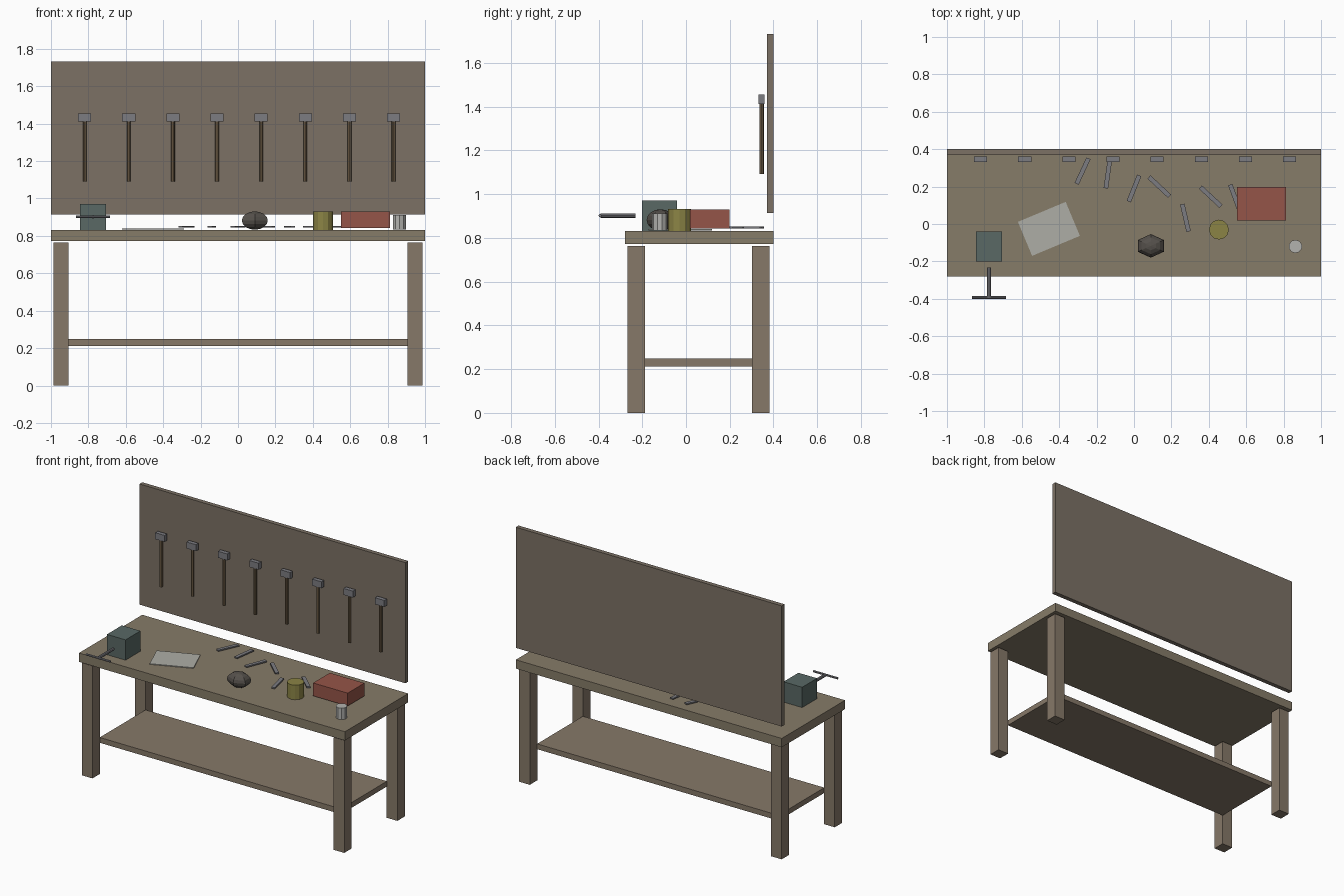
import bpy
from math import radians, pi

if "Cube" in bpy.data.objects:
    bpy.data.objects.remove(bpy.data.objects["Cube"])


def mat(name, r, g, b):
    m = bpy.data.materials.new(name)
    m.diffuse_color = (r, g, b, 1)
    m.use_nodes = True
    m.node_tree.nodes["Principled BSDF"].inputs["Base Color"].default_value = m.diffuse_color
    return m


WOOD = mat("wood", 0.24, 0.19, 0.14)
TOP = mat("worktop_wood", 0.24, 0.20, 0.14)
BOARD = mat("board", 0.20, 0.165, 0.13)
HANDLE = mat("handle_wood", 0.20, 0.14, 0.08)
STEEL = mat("steel", 0.20, 0.20, 0.22)
VISE = mat("vise_green", 0.10, 0.14, 0.13)
PAPER = mat("paper", 0.42, 0.42, 0.38)
DARK = mat("dark_lump", 0.09, 0.08, 0.07)
YELLOW = mat("yellow", 0.26, 0.23, 0.06)
RED = mat("red", 0.30, 0.09, 0.065)
TIN = mat("tin", 0.45, 0.45, 0.43)


def finish(name, material):
    ob = bpy.context.object
    ob.name = name
    ob.data.materials.append(material)
    return ob


def box(name, center, size, material, angle=0):
    bpy.ops.mesh.primitive_cube_add(size=1, location=center,
                                    rotation=(0, 0, radians(angle)))
    bpy.context.object.scale = size
    return finish(name, material)


def cyl(name, center, r, length, material, sides=8, rot=(0, 0, 0)):
    bpy.ops.mesh.primitive_cylinder_add(vertices=sides, radius=r, depth=length,
                                        location=center, rotation=rot)
    return finish(name, material)


# Bench: worktop, legs, lower shelf
box("worktop", (0, 0.06, 0.802), (2, 0.68, 0.06), TOP)
for sx, side in ((-1, "left"), (1, "right")):
    for y, end in ((-0.228, "front"), (0.342, "back")):
        box(f"{end}_{side}_leg", (sx * 0.947, y, 0.382), (0.08, 0.08, 0.764), WOOD)
box("lower_shelf", (0, 0.057, 0.23), (1.815, 0.492, 0.036), WOOD)

# Tool board with a row of hammers
box("tool_board", (0, 0.385, 1.323), (2, 0.03, 0.82), BOARD)
for i in range(8):
    x = -0.82 + 0.236 * i
    cyl(f"hammer_handle_{i + 1}", (x, 0.346, 1.252), 0.01, 0.32, HANDLE)
    box(f"hammer_head_{i + 1}", (x, 0.346, 1.433), (0.07, 0.028, 0.044), STEEL)

# Vise with screw and crossbar
box("vise_body", (-0.775, -0.121, 0.901), (0.14, 0.16, 0.138), VISE)
cyl("vise_screw", (-0.775, -0.312, 0.902), 0.01, 0.16, STEEL, rot=(pi / 2, 0, 0))
cyl("vise_crossbar", (-0.775, -0.393, 0.902), 0.007, 0.182, STEEL, rot=(0, pi / 2, 0))

# Loose chisels: x, y, angle
chisels = [(-0.275, 0.283, 65), (-0.14, 0.265, 82), (0.0, 0.19, 68),
           (0.135, 0.2, -43), (0.41, 0.146, -43), (0.275, 0.033, -77),
           (0.54, 0.14, -70)]
for i, (x, y, a) in enumerate(chisels):
    box(f"chisel_{i + 1}", (x, y, 0.848), (0.15, 0.024, 0.009), STEEL, a)

# Other things on the worktop
box("paper_sheet", (-0.455, -0.026, 0.837), (0.277, 0.197, 0.005), PAPER, 22.7)
bpy.ops.mesh.primitive_uv_sphere_add(segments=6, ring_count=8, radius=1,
                                     location=(0.09, -0.117, 0.882))
bpy.context.object.scale = (0.08, 0.063, 0.049)
finish("dark_lump", DARK)
cyl("yellow_pot", (0.454, -0.03, 0.881), 0.053, 0.1, YELLOW, 12)
cyl("small_tin", (0.863, -0.12, 0.872), 0.036, 0.078, TIN, 10)
box("red_box", (0.682, 0.108, 0.886), (0.26, 0.18, 0.088), RED)
